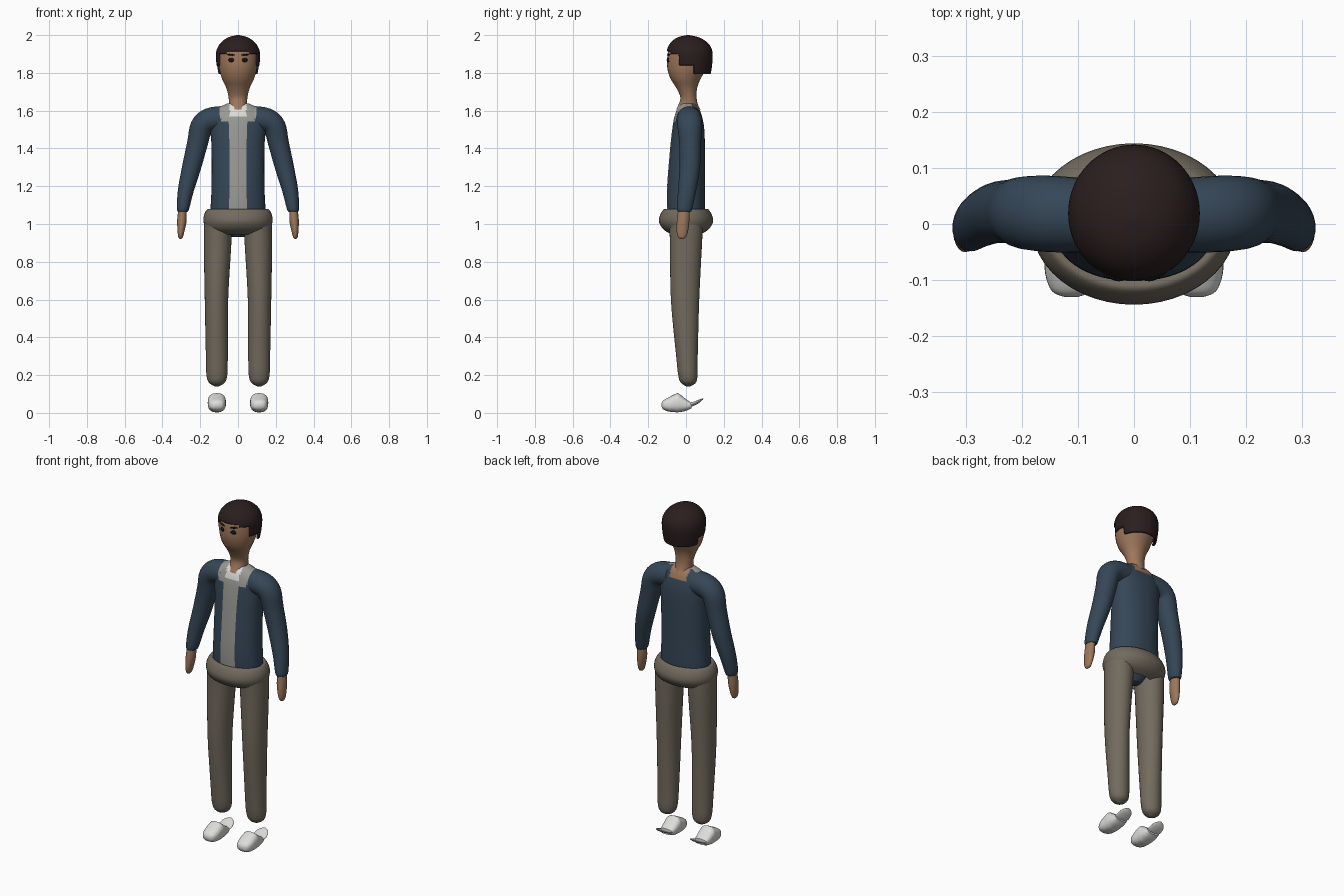
import bpy, bmesh, math
from mathutils import Vector

X, Y, Z = Vector((1, 0, 0)), Vector((0, 1, 0)), Vector((0, 0, 1))


def material(name, rgb):
    m = bpy.data.materials.new(name)
    m.diffuse_color = (*rgb, 1)
    return m


NAVY = material("navy_jacket", (0.036, 0.062, 0.095))
GREY = material("grey_shirt", (0.32, 0.32, 0.30))
WHITE = material("off_white", (0.72, 0.72, 0.70))
SKIN = material("skin", (0.34, 0.185, 0.105))
HAIR = material("dark_brown_hair", (0.024, 0.013, 0.013))
TAN = material("taupe_trousers", (0.17, 0.145, 0.112))
BLACK = material("black", (0.008, 0.007, 0.007))


def smooth_rings(rings, sub):
    """Catmull-Rom interpolation between control rings."""
    out = []
    for i in range(len(rings) - 1):
        p0, p1 = rings[max(i - 1, 0)], rings[i]
        p2, p3 = rings[i + 1], rings[min(i + 2, len(rings) - 1)]
        for k in range(sub):
            t = k / sub
            out.append([0.5 * (2 * b + (c - a) * t + (2 * a - 5 * b + 4 * c - d) * t * t
                               + (3 * b - a - 3 * c + d) * t ** 3)
                        for a, b, c, d in zip(p0, p1, p2, p3)])
    return out + [list(rings[-1])]


def loft(name, rings, mats, ref=Y, axis=None, seg=32, sub=4, power=2.0,
         caps=True, rule=None, keep=None, mirror=False):
    """Skin rings (x, y, z, half width, half depth); axis fixes the ring normal."""
    rings = smooth_rings(rings, sub)
    bm = bmesh.new()
    rows = []
    for i, r in enumerate(rings):
        a, b = rings[max(i - 1, 0)], rings[min(i + 1, len(rings) - 1)]
        t = axis or (Vector(b[:3]) - Vector(a[:3])).normalized()
        u = ref.cross(t).normalized()
        v = t.cross(u)
        row = []
        for k in range(seg):
            an = 2 * math.pi * k / seg
            c, s = math.cos(an), math.sin(an)
            c = math.copysign(abs(c) ** (2 / power), c)
            s = math.copysign(abs(s) ** (2 / power), s)
            row.append(bm.verts.new(Vector(r[:3]) + u * c * r[3] + v * s * r[4]))
        rows.append(row)
    for p, q in zip(rows, rows[1:]):
        for k in range(seg):
            j = (k + 1) % seg
            bm.faces.new((p[k], p[j], q[j], q[k]))
    if caps:
        bm.faces.new(rows[0][::-1])
        bm.faces.new(rows[-1])
    if keep:
        gone = [f for f in bm.faces if not keep(f.calc_center_median())]
        bmesh.ops.delete(bm, geom=gone, context='FACES')
    if mirror:
        copy = bmesh.ops.duplicate(bm, geom=bm.verts[:] + bm.edges[:] + bm.faces[:])["geom"]
        for g in copy:
            if isinstance(g, bmesh.types.BMVert):
                g.co.x *= -1
    bmesh.ops.recalc_face_normals(bm, faces=bm.faces[:])
    if rule:
        for f in bm.faces:
            f.material_index = rule(f.calc_center_median())
    return finish(name, bm, mats)


def finish(name, bm, mats):
    me = bpy.data.meshes.new(name)
    bm.to_mesh(me)
    bm.free()
    for m in mats:
        me.materials.append(m)
    ob = bpy.data.objects.new(name, me)
    bpy.context.collection.objects.link(ob)
    bpy.ops.object.select_all(action='DESELECT')
    ob.select_set(True)
    bpy.context.view_layer.objects.active = ob
    bpy.ops.object.shade_smooth_by_angle(angle=math.radians(50))
    return ob


def jacket_rule(c):
    """0 navy, 1 grey shirt, 2 white collar, 3 skin at the nape."""
    x = abs(c.x)
    if c.y > 0.03:
        return 3 if c.z > 1.58 and x < 0.055 else 0
    if c.z > 1.565 and x < 0.045 and c.y < -0.01:
        return 2
    if c.z > 1.54 and x < 0.105 - 0.9 * max(0, 1.57 - c.z):
        return 1
    return 1 if x < 0.045 and c.z > 1.04 else 0


# Jacket body and sleeves
JACKET = [NAVY, GREY, WHITE, SKIN]
loft("jacket_body", [
    (0, 0, 0.93, 0.03, 0.03), (0, 0, 0.97, 0.08, 0.06), (0, 0, 1.04, 0.138, 0.092),
    (0, 0, 1.08, 0.145, 0.10), (0, 0, 1.2, 0.14, 0.10), (0, 0.008, 1.4, 0.14, 0.092),
    (0, 0.012, 1.5, 0.147, 0.085), (0, 0.012, 1.56, 0.15, 0.075),
    (0, 0.012, 1.61, 0.11, 0.058), (0, 0.012, 1.637, 0.06, 0.035)],
    JACKET, axis=Z, seg=64, sub=6, power=2.2, rule=jacket_rule)
loft("sleeves", [
    (0.08, 0.015, 1.557, 0.068, 0.066), (0.15, 0.018, 1.55, 0.064, 0.068),
    (0.193, 0.02, 1.515, 0.060, 0.065), (0.214, 0.022, 1.43, 0.055, 0.058),
    (0.246, 0.02, 1.3, 0.050, 0.054), (0.276, 0.006, 1.18, 0.042, 0.048),
    (0.291, -0.008, 1.085, 0.033, 0.041), (0.293, -0.01, 1.065, 0.026, 0.034)],
    JACKET, mirror=True, rule=jacket_rule)
loft("hands", [
    (0.294, -0.01, 1.09, 0.02, 0.03), (0.297, -0.015, 1.02, 0.025, 0.033),
    (0.302, -0.02, 0.96, 0.018, 0.03), (0.304, -0.022, 0.93, 0.012, 0.02),
    (0.304, -0.022, 0.92, 0.004, 0.006)], [SKIN], seg=20, mirror=True)

# Trousers: bulging open hip band and two legs
loft("trouser_hips", [
    (0, 0, 1.07, 0.138, 0.095), (0, 0, 1.08, 0.16, 0.115), (0, 0, 1.05, 0.179, 0.136),
    (0, 0, 1.01, 0.182, 0.143), (0, 0, 0.97, 0.165, 0.118), (0, 0, 0.945, 0.11, 0.075)],
    [TAN], axis=Z, seg=48, caps=False)
loft("trouser_legs", [
    (0.105, 0, 1.01, 0.074, 0.09), (0.108, 0, 0.9, 0.073, 0.085),
    (0.114, -0.005, 0.6, 0.062, 0.075), (0.112, 0.005, 0.3, 0.058, 0.057),
    (0.112, 0.01, 0.2, 0.055, 0.051), (0.112, 0.012, 0.16, 0.042, 0.04),
    (0.112, 0.012, 0.14, 0.010, 0.010)], [TAN], axis=Z, mirror=True)

# Head with tapering chin and neck
loft("head", [
    (0, 0.012, 1.605, 0.05, 0.065), (0, 0.012, 1.63, 0.048, 0.052),
    (0, 0.013, 1.67, 0.05, 0.043), (0, 0.004, 1.72, 0.062, 0.055),
    (0, -0.002, 1.77, 0.085, 0.08), (0, 0.004, 1.82, 0.1, 0.102),
    (0, 0.01, 1.87, 0.106, 0.11), (0, 0.012, 1.92, 0.103, 0.105),
    (0, 0.01, 1.96, 0.075, 0.08), (0, 0.01, 1.985, 0.02, 0.02)], [SKIN], axis=Z)


def hairline(c):
    if c.y < -0.035:
        return c.z > (1.918 if abs(c.x) < 0.06 else 1.90)
    return c.z > (1.84 if c.y < 0.04 else 1.795)


# Hair shell
hair = loft("hair", [
    (0, 0.022, 1.79, 0.104, 0.108), (0, 0.02, 1.84, 0.113, 0.118),
    (0, 0.019, 1.9, 0.117, 0.122), (0, 0.018, 1.94, 0.105, 0.112),
    (0, 0.015, 1.97, 0.08, 0.087), (0, 0.012, 1.99, 0.046, 0.051),
    (0, 0.01, 2.0, 0.006, 0.006)], [HAIR], axis=Z, seg=64, sub=6, keep=hairline)
solid = hair.modifiers.new("thickness", 'SOLIDIFY')
solid.thickness = 0.012
solid.offset = -1


# Eyes and brows as thin discs and strips on the face
def face_mark(name, x, y, z, w, h, mat, tilt):
    bm = bmesh.new()
    bmesh.ops.create_uvsphere(bm, u_segments=16, v_segments=8, radius=1)
    for v in bm.verts:
        px = x + v.co.x * w
        v.co = Vector((px, y + v.co.y * 0.006 + (abs(px) - abs(x)) * 0.35,
                       z + v.co.z * h + (abs(px) - abs(x)) * tilt))
    finish(name, bm, [mat])


for side, s in (("left", 1), ("right", -1)):
    face_mark(side + "_eye_white", s * 0.036, -0.0925, 1.868, 0.015, 0.009, WHITE, 0)
    face_mark(side + "_eye", s * 0.036, -0.0945, 1.868, 0.014, 0.012, BLACK, 0)
    face_mark(side + "_brow", s * 0.038, -0.0925, 1.896, 0.020, 0.005, BLACK, 0.1)

# Slippers: closed toe cap and thin raised heel pad
loft("slipper_toes", [
    (0.112, -0.13, 0.042, 0.012, 0.008), (0.112, -0.12, 0.042, 0.034, 0.024),
    (0.112, -0.09, 0.045, 0.046, 0.038), (0.112, -0.05, 0.053, 0.048, 0.05),
    (0.112, -0.035, 0.052, 0.048, 0.048), (0.112, 0, 0.042, 0.044, 0.031),
    (0.112, 0.03, 0.039, 0.037, 0.014)], [WHITE], ref=Z, axis=Y, power=2.5, mirror=True)
loft("slipper_heels", [
    (0.112, 0.01, 0.04, 0.036, 0.012), (0.112, 0.04, 0.048, 0.042, 0.011),
    (0.112, 0.07, 0.062, 0.036, 0.009), (0.112, 0.085, 0.071, 0.02, 0.005),
    (0.112, 0.092, 0.075, 0.004, 0.002)], [WHITE], ref=Z, axis=Y, mirror=True)
